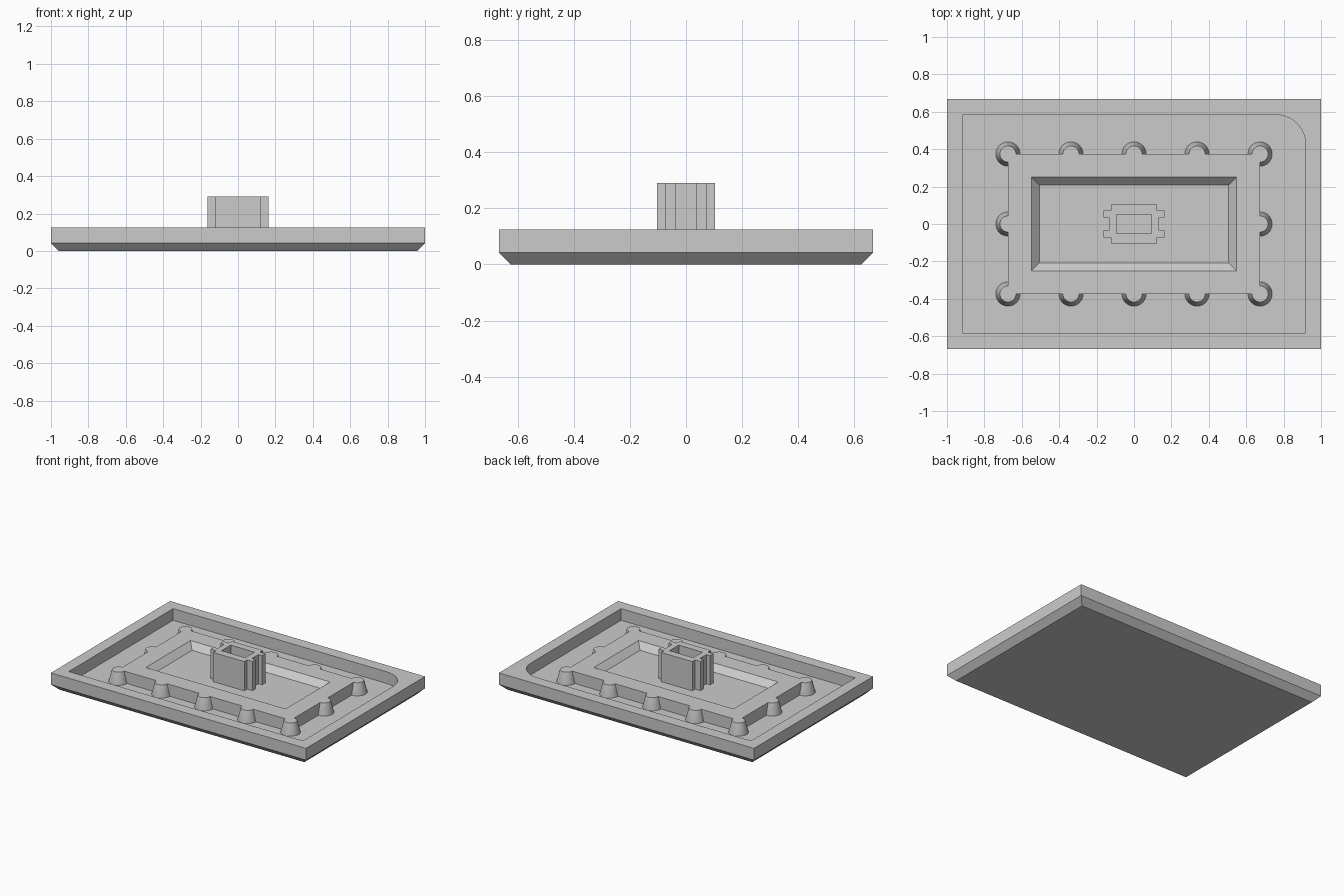
import bpy
import bmesh
from math import sin, cos, pi

if "Cube" in bpy.data.objects:
    bpy.data.objects.remove(bpy.data.objects["Cube"], do_unlink=True)

GREY = (0.6, 0.6, 0.6, 1.0)
mat = bpy.data.materials.new("plain_grey")
mat.use_nodes = True
mat.diffuse_color = GREY
mat.node_tree.nodes["Principled BSDF"].inputs["Base Color"].default_value = GREY

# Main levels
FLOOR, POCKET, RIM, TOP = 0.042, 0.083, 0.125, 0.29


def rect(hx, hy):
    return [(-hx, -hy), (hx, -hy), (hx, hy), (-hx, hy)]


def circle(cx, cy, r, n=32):
    return [(cx + r * cos(2 * pi * i / n), cy + r * sin(2 * pi * i / n)) for i in range(n)]


def loft(name, *rings):
    """Closed solid through (outline, height) rings, outlines counter-clockwise."""
    bm = bmesh.new()
    loops = [[bm.verts.new((x, y, z)) for x, y in pts] for pts, z in rings]
    n = len(loops[0])
    bm.faces.new(loops[0][::-1])
    bm.faces.new(loops[-1])
    for a, b in zip(loops, loops[1:]):
        for i in range(n):
            j = (i + 1) % n
            bm.faces.new((a[i], a[j], b[j], b[i]))
    mesh = bpy.data.meshes.new(name)
    bm.to_mesh(mesh)
    bm.free()
    mesh.materials.append(mat)
    ob = bpy.data.objects.new(name, mesh)
    bpy.context.collection.objects.link(ob)
    return ob


def combine(target, tool, operation):
    """Apply a boolean with the tool solid, then drop the tool."""
    tool.hide_render = True
    mod = target.modifiers.new("combine", 'BOOLEAN')
    mod.operation, mod.solver, mod.object = operation, 'EXACT', tool
    bpy.context.view_layer.objects.active = target
    bpy.ops.object.modifier_apply(modifier=mod.name)
    bpy.data.objects.remove(tool, do_unlink=True)


# Tray with a chamfered underside
tray = loft("tray", (rect(0.958, 0.625), 0), (rect(1, 0.667), FLOOR), (rect(1, 0.667), RIM))

# Recess with one rounded corner
hx, hy, r = 0.918, 0.584, 0.16
corner = [(hx - r + r * cos(i * pi / 32), hy - r + r * sin(i * pi / 32)) for i in range(17)]
outline = [(-hx, -hy), (hx, -hy)] + corner + [(-hx, hy)]
combine(tray, loft("recess_cutter", (outline, FLOOR), (outline, 0.3)), 'DIFFERENCE')

# Raised platform
px, py = 0.674, 0.374
platform = loft("platform", (rect(px, py), 0.03), (rect(px, py), RIM))

# Tapered posts around the platform edge
spots = [(px * i / 2, py * s) for i in range(-2, 3) for s in (-1, 1)]
spots += [(-px, 0), (px, 0)]
for x, y in spots:
    foot, head = circle(x, y, 0.065), circle(x, y, 0.043)
    combine(platform, loft("post", (foot, 0.03), (foot, FLOOR), (head, RIM)), 'UNION')

# Sloped pocket in the platform
pocket = loft("pocket_cutter", (rect(0.506, 0.208), POCKET),
              (rect(0.548, 0.25), RIM), (rect(0.548, 0.25), 0.2))
combine(platform, pocket, 'DIFFERENCE')

# Hollow tower with two ribs on each end
quarter = [(0.134, 0), (0.134, 0.036), (0.164, 0.036), (0.164, 0.073),
           (0.122, 0.073), (0.122, 0.104)]
half = quarter + [(-x, y) for x, y in reversed(quarter)]
profile = half[:-1] + [(-x, -y) for x, y in half[:-1]]
tower = loft("tower", (profile, 0.07), (profile, TOP))
combine(tower, loft("tower_cutter", (rect(0.093, 0.052), POCKET), (rect(0.093, 0.052), 0.4)),
        'DIFFERENCE')

# Smooth the curved walls, keep the edges crisp
bpy.ops.object.select_all(action='DESELECT')
for ob in (tray, platform, tower):
    ob.select_set(True)
bpy.context.view_layer.objects.active = tray
bpy.ops.object.shade_smooth_by_angle(angle=pi / 6)
